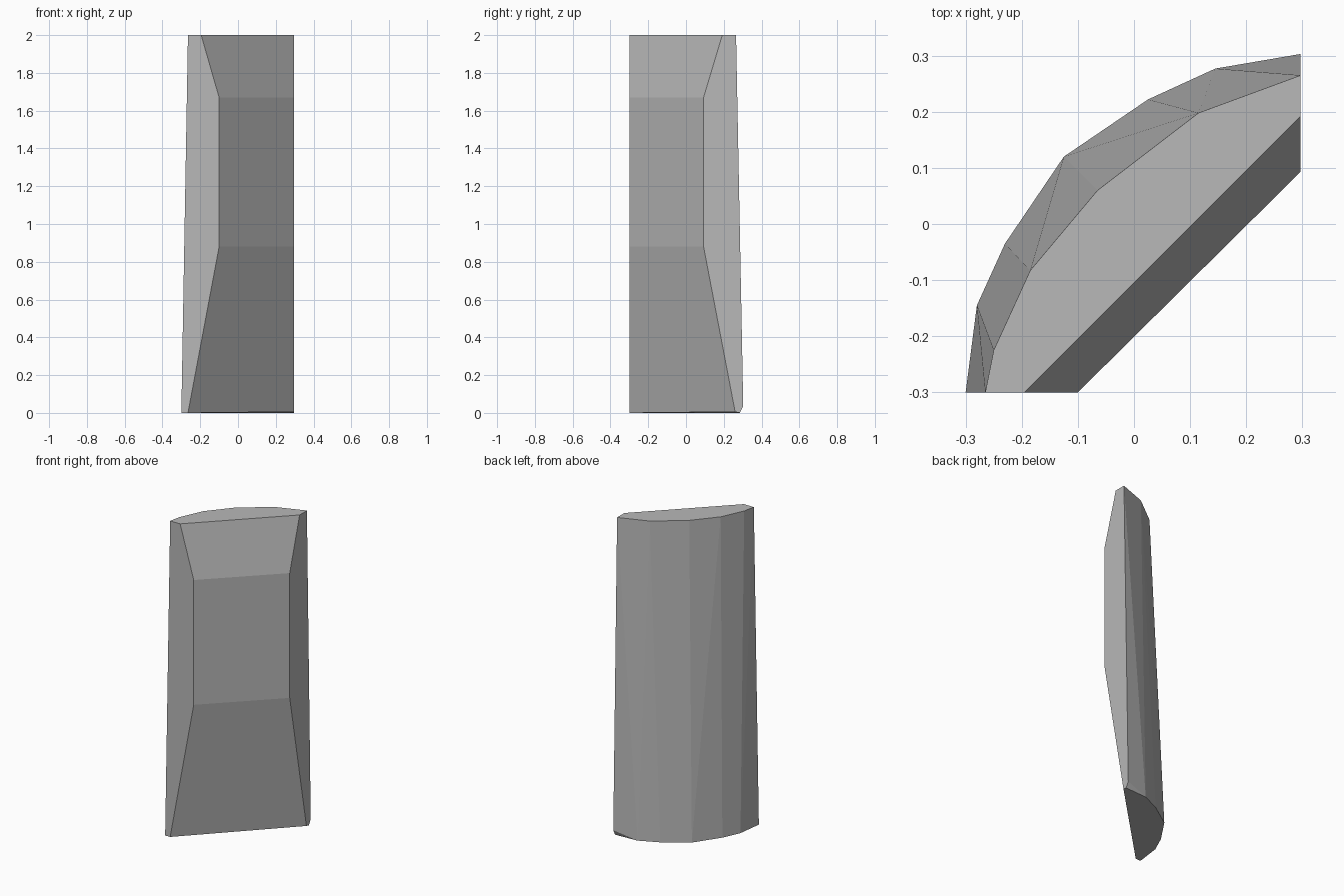
import bpy
import bmesh

if "Cube" in bpy.data.objects:
    bpy.data.objects.remove(bpy.data.objects["Cube"])

# Single flat stone-grey colour
grey = bpy.data.materials.new("mid grey")
grey.diffuse_color = (0.48, 0.48, 0.48, 1)
grey.use_nodes = True
grey.node_tree.nodes["Principled BSDF"].inputs["Base Color"].default_value = grey.diffuse_color

bm = bmesh.new()


def ring(points, z):
    return [bm.verts.new((x, y, z)) for x, y in points]


# Outer arc: wider at the foot, slightly narrower at the top
b = ring([(-0.3, -0.3), (-0.28, -0.145), (-0.23, -0.035), (-0.125, 0.12),
          (0.025, 0.222), (0.145, 0.277), (0.297, 0.303)], 0)
t = ring([(-0.265, -0.3), (-0.25, -0.225), (-0.185, -0.083),
          (-0.065, 0.06), (0.115, 0.198), (0.297, 0.265)], 2)
b[6].co.z = 0.035                                # chipped lower corner
chip = bm.verts.new((0.297, 0.285, 0))

# Inner face: left and right edges bulge inward between foot and top
heights = [0, 0.88, 1.67, 2]
left = [bm.verts.new((x, -0.3, z)) for x, z in zip((-0.265, -0.1, -0.1, -0.195), heights)]
right = [bm.verts.new((0.297, y, z)) for y, z in zip((0.26, 0.093, 0.093, 0.192), heights)]
right[0].co.z = 0.006

# Faceted outer wall
for face in [(b[0], b[1], t[0]), (b[1], t[1], t[0]), (b[1], b[2], t[2], t[1]),
             (b[2], b[3], t[2]), (b[3], t[3], t[2]), (b[3], t[4], t[3]),
             (b[3], b[4], t[4]), (b[4], b[5], t[4]), (b[5], t[5], t[4]),
             (b[5], b[6], t[5]), (b[5], chip, b[6])]:
    bm.faces.new(face)

# Three inner panels
for i in range(3):
    bm.faces.new((left[i], left[i + 1], right[i + 1], right[i]))

# Cut ends, top and underside
bm.faces.new([b[0], t[0]] + left[::-1])
bm.faces.new([chip, b[6], t[5]] + right[::-1])
bm.faces.new(t + [right[3], left[3]])
bm.faces.new(b[:6] + [chip, right[0], left[0]])
bmesh.ops.recalc_face_normals(bm, faces=bm.faces)

mesh = bpy.data.meshes.new("curved_wall_segment")
bm.to_mesh(mesh)
bm.free()
mesh.materials.append(grey)
obj = bpy.data.objects.new("curved_wall_segment", mesh)
bpy.context.collection.objects.link(obj)
